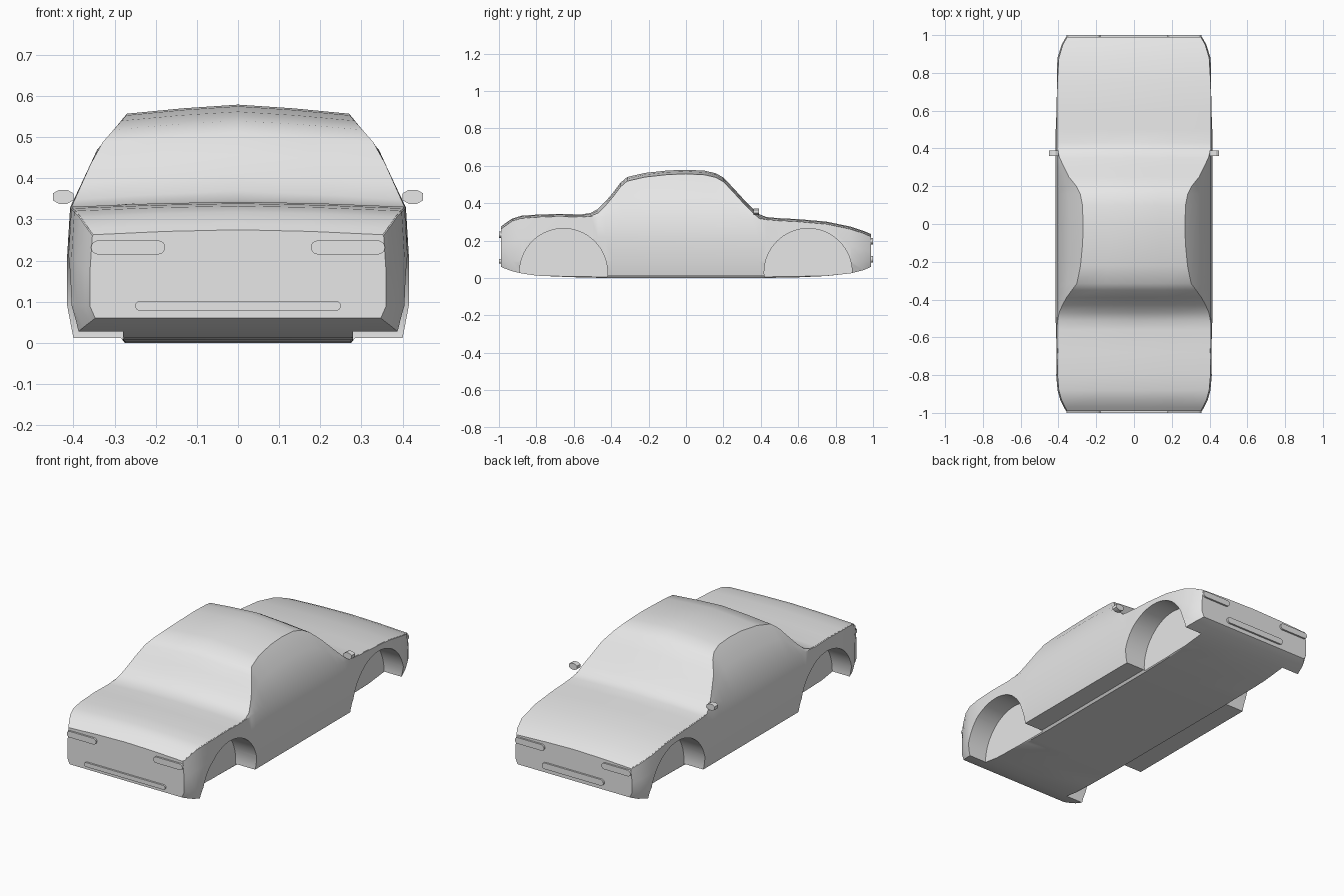
import bpy
import bmesh
import math

cube = bpy.data.objects.get("Cube")
if cube:
    bpy.data.objects.remove(cube, do_unlink=True)

grey = bpy.data.materials.new("light_grey")
grey.use_nodes = True
grey.diffuse_color = (0.8, 0.8, 0.8, 1)
grey.node_tree.nodes["Principled BSDF"].inputs["Base Color"].default_value = (0.8, 0.8, 0.8, 1)


def make(name, bm):
    bmesh.ops.recalc_face_normals(bm, faces=bm.faces)
    mesh = bpy.data.meshes.new(name)
    bm.to_mesh(mesh)
    bm.free()
    mesh.materials.append(grey)
    obj = bpy.data.objects.new(name, mesh)
    bpy.context.collection.objects.link(obj)
    return obj


def activate(obj):
    bpy.ops.object.select_all(action='DESELECT')
    obj.select_set(True)
    bpy.context.view_layer.objects.active = obj


def lerp(table, v):
    if v <= table[0][0]:
        return table[0][1]
    for (a, p), (b, q) in zip(table, table[1:]):
        if v <= b:
            return p + (q - p) * (v - a) / (b - a)
    return table[-1][1]


# Centre line along the length, plan width, cabin taper and underside
ridge = [(-.99, .275), (-.97, .29), (-.93, .318), (-.88, .333), (-.8, .339), (-.68, .343),
         (-.56, .34), (-.51, .348), (-.47, .37), (-.43, .41), (-.39, .457), (-.35, .51),
         (-.315, .54), (-.22, .562), (-.1, .575), (0, .579), (.1, .574), (.16, .56),
         (.2, .537), (.25, .485), (.3, .43), (.35, .378), (.39, .342), (.43, .326),
         (.5, .32), (.6, .315), (.75, .302), (.88, .275), (.95, .252), (.99, .235)]
plan = [(0, .415), (.6, .415), (.8, .412), (.9, .403), (.95, .383), (.99, .36)]
taper = [(.33, .405), (.475, .34), (.555, .27)]
under = [(0, 0), (.4, 0), (.6, .004), (.8, .013), (.9, .028), (.95, .043), (.99, .06)]
belt = [(-.4, .33), (.35, .318)]


def section(y, top):
    """Right half of a body slice, from roof centre down to floor centre."""
    w = lerp(plan, abs(y)) / .415
    floor = lerp(under, abs(y))
    sill = max(floor, .012)
    waist = min(lerp(belt, y), top - .014)
    edge = max(top - .022, waist + .002)
    mid = waist + (edge - waist) * .62
    return [(0, top), (lerp(taper, edge) * w * .5, (top + edge) / 2 + .002),
            (lerp(taper, edge) * w, edge), (lerp(taper, mid) * w, mid),
            (.408 * w, waist), (.415 * w, waist * .65), (.415 * w, max(.09, sill + .02)),
            (.4 * w, sill), (.285, sill), (.275, floor), (0, floor)]


# Body shell lofted through the slices
bm = bmesh.new()
rings = []
for y, top in ridge:
    half = section(y, top)
    loop = half + [(-x, z) for x, z in half[-2:0:-1]]
    rings.append([bm.verts.new((x, y, z)) for x, z in loop])
n = len(rings[0])
for a, b in zip(rings, rings[1:]):
    for i in range(n):
        j = (i + 1) % n
        bm.faces.new((a[i], a[j], b[j], b[i]))
bm.faces.new(rings[0])
bm.faces.new(rings[-1])
body = make("body_shell", bm)

# Wheel wells cut from both sides
for y in (-.655, .653):
    for side in (-1, 1):
        bpy.ops.mesh.primitive_cylinder_add(vertices=64, radius=.235, depth=.3,
                                            location=(side * .43, y, .03),
                                            rotation=(0, math.pi / 2, 0))
        cutter = bpy.context.object
        cutter.name = "wheel_well_cutter"
        cutter.hide_render = True
        cutter.data.materials.append(grey)
        cut = body.modifiers.new("wheel_well", 'BOOLEAN')
        cut.operation = 'DIFFERENCE'
        cut.solver = 'EXACT'
        cut.object = cutter
        activate(body)
        bpy.ops.object.modifier_apply(modifier=cut.name)
        bpy.data.objects.remove(cutter, do_unlink=True)
activate(body)
bpy.ops.object.shade_smooth_by_angle(angle=math.radians(32))


def capsule(name, x, y, z, width, height, depth, steps=8):
    """Rounded bar facing along y."""
    bm = bmesh.new()
    r = height / 2
    ring = []
    for side in (1, -1):
        for i in range(steps + 1):
            a = -math.pi / 2 + math.pi * i / steps
            ring.append(bm.verts.new((x + side * (width / 2 - r + r * math.cos(a)),
                                      y - depth / 2, z + side * r * math.sin(a))))
    face = bm.faces.new(ring)
    moved = bmesh.ops.extrude_face_region(bm, geom=[face])["geom"]
    bmesh.ops.translate(bm, vec=(0, depth, 0),
                        verts=[v for v in moved if isinstance(v, bmesh.types.BMVert)])
    obj = make(name, bm)
    activate(obj)
    bpy.ops.object.shade_smooth_by_angle(angle=math.radians(30))


# Lamps and bumper bars at both ends, mirrors on both sides
for side, label in ((1, "left"), (-1, "right")):
    capsule("front_lamp_" + label, side * .267, -.99, .232, .18, .034, .02)
    capsule("back_lamp_" + label, side * .267, .99, .197, .18, .034, .02)
    capsule("mirror_" + label, side * .425, .375, .355, .054, .034, .03, 3)
capsule("front_bar", 0, -.99, .09, .5, .024, .02)
capsule("back_bar", 0, .99, .1, .38, .034, .02)
